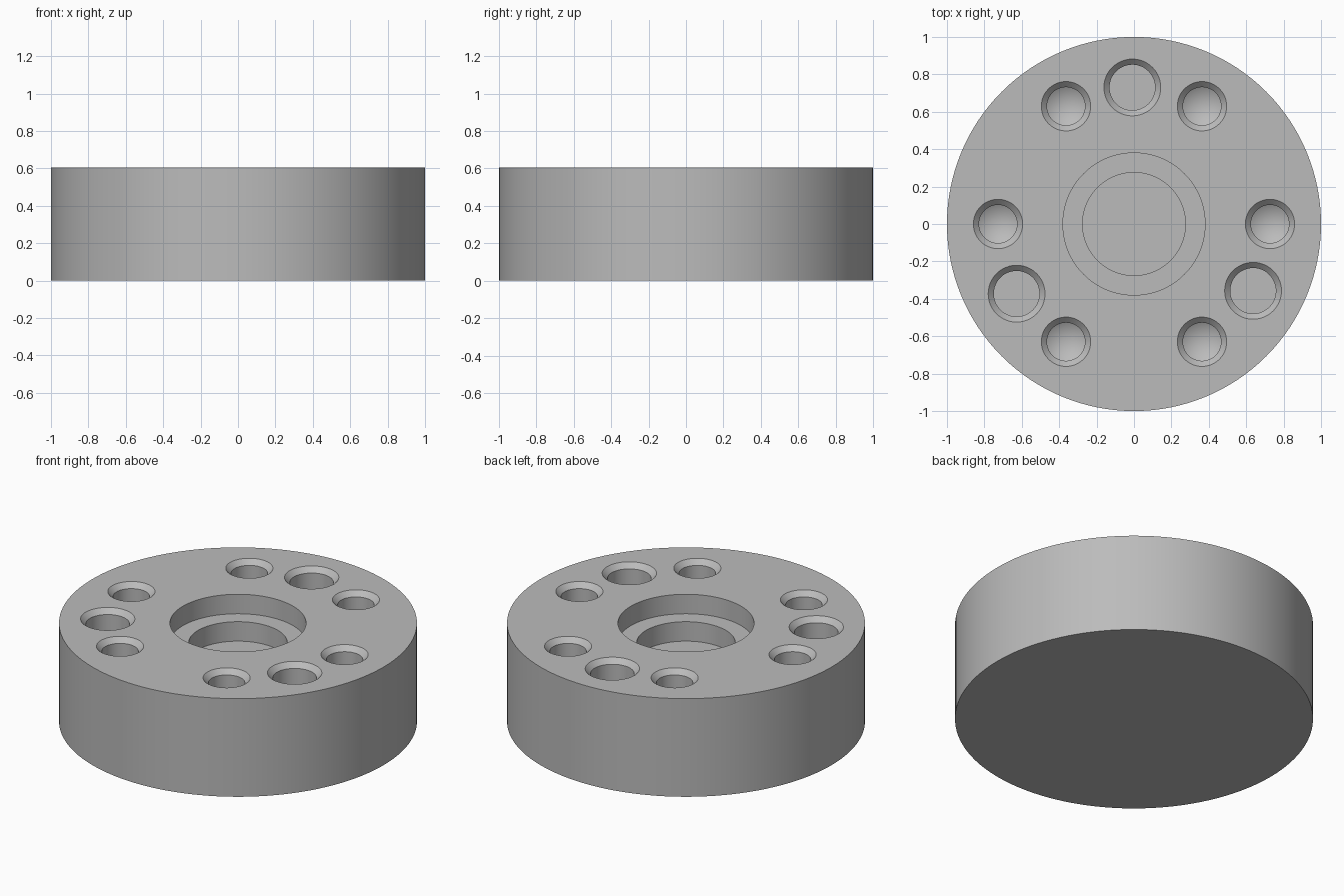
import bpy, bmesh
from math import radians, cos, sin

cube = bpy.data.objects.get("Cube")
if cube:
    bpy.data.objects.remove(cube, do_unlink=True)

HEIGHT = 0.605

steel = bpy.data.materials.new("machined_grey")
steel.use_nodes = True
GREY = (0.5, 0.5, 0.5, 1)
steel.diffuse_color = GREY
steel.node_tree.nodes["Principled BSDF"].inputs["Base Color"].default_value = GREY


def lathe(name, profile, segments, centres=((0, 0),)):
    """Closed solid of revolution from (radius, z) points, repeated at each centre."""
    bm = bmesh.new()
    for cx, cy in centres:
        rings = []
        for r, z in profile:
            count = segments if r > 0 else 1
            rings.append([bm.verts.new((cx + r * cos(radians(360 * i / segments)),
                                        cy + r * sin(radians(360 * i / segments)), z))
                          for i in range(count)])
        for a, b in zip(rings, rings[1:]):
            for i in range(segments):
                j = (i + 1) % segments
                quad = [a[i % len(a)], a[j % len(a)], b[j % len(b)], b[i % len(b)]]
                bm.faces.new(list(dict.fromkeys(quad)))
        # Flat caps where the profile does not end on the axis
        for ring in (rings[0], rings[-1]):
            if len(ring) > 1:
                bm.faces.new(ring)
    bmesh.ops.recalc_face_normals(bm, faces=bm.faces)
    mesh = bpy.data.meshes.new(name)
    bm.to_mesh(mesh)
    bm.free()
    mesh.materials.append(steel)
    obj = bpy.data.objects.new(name, mesh)
    bpy.context.collection.objects.link(obj)
    return obj


def polar(radius, angles):
    return [(radius * cos(radians(a)), radius * sin(radians(a))) for a in angles]


def hole_profile(r, depth, tip=0, chamfer=0.03, over=0.05):
    """Chamfered blind hole, with a drill-point tip if asked for."""
    end = [(0, HEIGHT - depth - tip)] if tip else []
    return end + [(r, HEIGHT - depth), (r, HEIGHT - chamfer),
                  (r + chamfer + over, HEIGHT + over)]


# Disc body with its stepped centre bore turned in one profile
body = lathe("disc_body", [
    (0, 0), (1, 0), (1, HEIGHT),
    (0.38, HEIGHT), (0.38, HEIGHT - 0.12),
    (0.275, HEIGHT - 0.12), (0.275, HEIGHT - 0.24), (0, HEIGHT - 0.24)], 128)

# Six drilled holes and three larger flat-bottomed holes
cutters = [
    lathe("drilled_hole_cutter", hole_profile(0.102, 0.32, tip=0.06), 48,
          polar(0.727, range(0, 360, 60))),
    lathe("flat_hole_cutter", hole_profile(0.122, 0.32), 48,
          polar(0.73, (90.7, 210.7, 330.7))),
]
bpy.context.view_layer.objects.active = body
body.select_set(True)
for cutter in cutters:
    mod = body.modifiers.new(cutter.name, 'BOOLEAN')
    mod.operation = 'DIFFERENCE'
    mod.solver = 'EXACT'
    mod.object = cutter
    bpy.ops.object.modifier_apply(modifier=mod.name)
    bpy.data.objects.remove(cutter, do_unlink=True)

# Smooth curved walls, crisp rims
bpy.ops.object.shade_smooth_by_angle(angle=radians(20))
